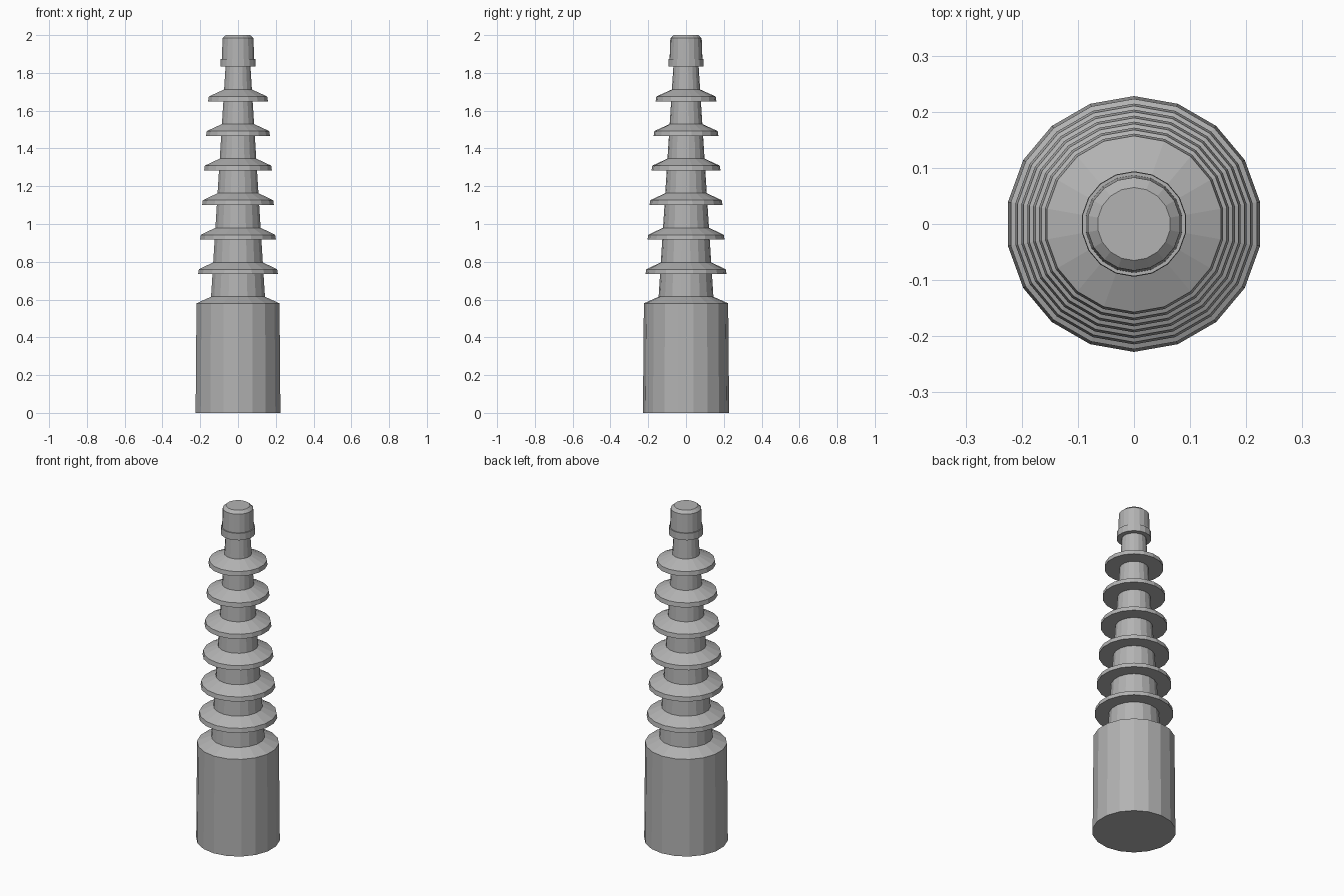
import bpy
import bmesh
from math import cos, sin, pi

SIDES = 18

cube = bpy.data.objects.get("Cube")
if cube:
    bpy.data.objects.remove(cube, do_unlink=True)

# One plain grey for the whole model
grey = bpy.data.materials.new("plain_grey")
grey.use_nodes = True
colour = (0.45, 0.45, 0.45, 1)
grey.diffuse_color = colour
grey.node_tree.nodes["Principled BSDF"].inputs["Base Color"].default_value = colour


def turned(name, profile):
    """Closed, flat-shaded solid turned from (radius, height) points, bottom to top."""
    bm = bmesh.new()
    rings = []
    for r, z in profile:
        angles = [pi / 2 + 2 * pi * i / SIDES for i in range(SIDES)]
        rings.append([bm.verts.new((r * cos(a), r * sin(a), z)) for a in angles])
    for low, high in zip(rings, rings[1:]):
        for i in range(SIDES):
            j = (i + 1) % SIDES
            bm.faces.new((low[i], low[j], high[j], high[i]))
    bm.faces.new(rings[0][::-1])
    bm.faces.new(rings[-1])
    mesh = bpy.data.meshes.new(name)
    bm.to_mesh(mesh)
    bm.free()
    mesh.materials.append(grey)
    obj = bpy.data.objects.new(name, mesh)
    bpy.context.collection.objects.link(obj)
    return obj


def neck_radius(z):
    return 0.145 - 0.064 * (z - 0.615)


# Base cylinder with a sloping shoulder
turned("base", [(0.228, 0), (0.223, 0.58), (neck_radius(0.615), 0.615)])

# Tapering stem through all the discs
turned("stem", [(neck_radius(z), z) for z in (0.61, 1.84)])

# Six conical discs that shrink towards the tip
for n in range(6):
    z = 0.734 + 0.183 * n
    r = 0.2145 - 0.0107 * n
    turned(f"disc_{n + 1}", [(r, z), (r - 0.004, z + 0.026),
                             (neck_radius(z + 0.063), z + 0.063)])

# Collar and bevelled tip
turned("collar", [(0.094, 1.833), (0.093, 1.874)])
turned("tip", [(0.087, 1.87), (0.083, 1.984), (0.065, 2)])
